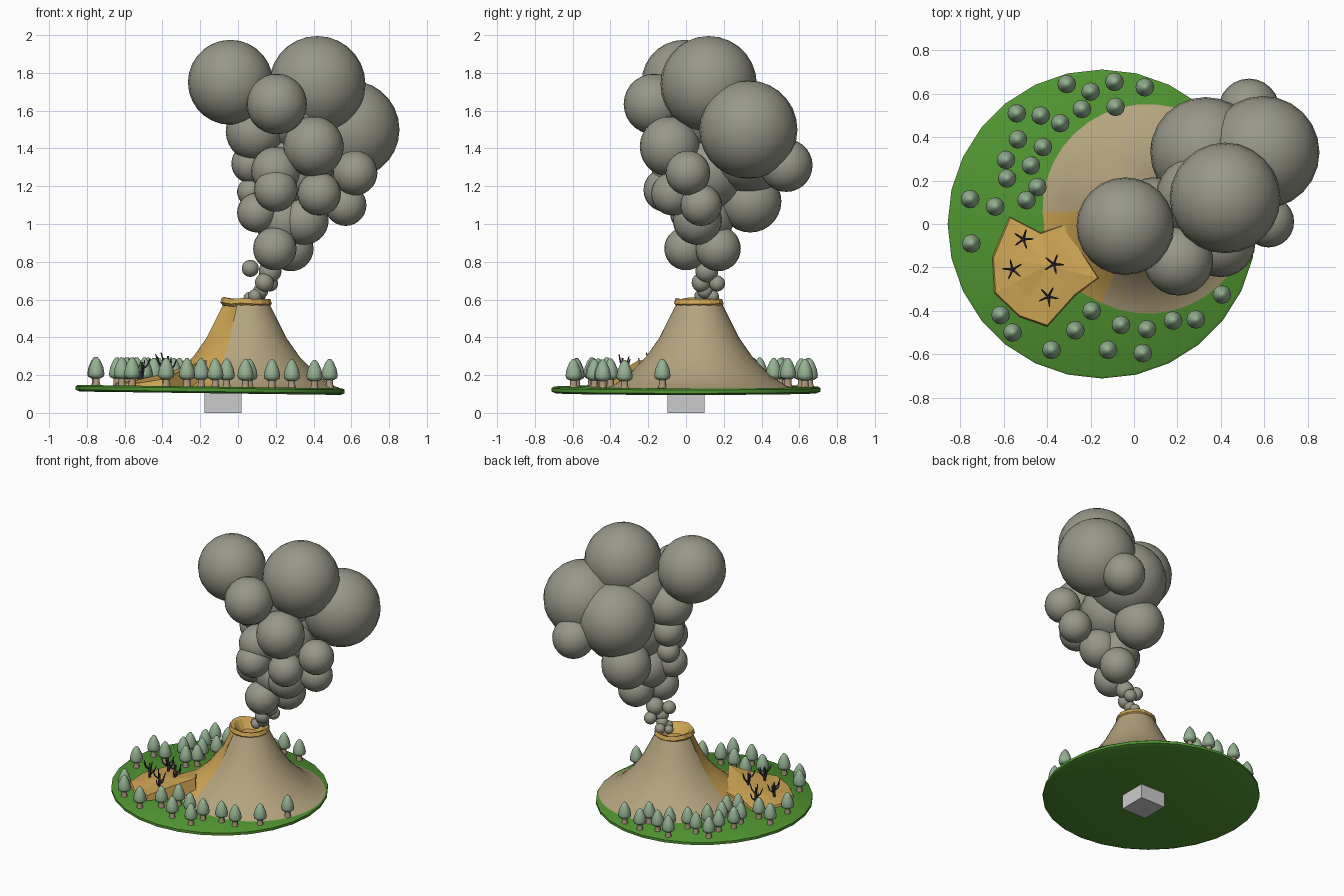
import bpy, bmesh, math, random
from mathutils import Vector

if "Cube" in bpy.data.objects:
    bpy.data.objects.remove(bpy.data.objects["Cube"])
random.seed(4)

def material(name, rgb):
    m = bpy.data.materials.new(name)
    m.diffuse_color = (*rgb, 1)
    m.use_nodes = True
    m.node_tree.nodes["Principled BSDF"].inputs["Base Color"].default_value = m.diffuse_color
    return m

GREEN = material("grass", (0.08, 0.30, 0.03))
ROCK = material("rock", (0.46, 0.37, 0.21))
LAVA = material("lava", (0.62, 0.38, 0.09))
SMOKE = material("smoke", (0.31, 0.31, 0.25))
LEAF = material("leaves", (0.30, 0.44, 0.29))
BARK = material("bark", (0.42, 0.31, 0.20))
CHAR = material("charcoal", (0.05, 0.05, 0.06))

def finish(bm, name, mat=None, smooth=None):
    bmesh.ops.recalc_face_normals(bm, faces=bm.faces)
    me = bpy.data.meshes.new(name)
    bm.to_mesh(me)
    bm.free()
    ob = bpy.data.objects.new(name, me)
    bpy.context.collection.objects.link(ob)
    if mat:
        me.materials.append(mat)
    if smooth:
        bpy.context.view_layer.objects.active = ob
        ob.select_set(True)
        bpy.ops.object.shade_smooth_by_angle(angle=math.radians(smooth))
        ob.select_set(False)
    return ob

def skin(bm, rows, closed=False):
    """Join rows of points into a quad sheet."""
    grid = [[bm.verts.new(p) for p in row] for row in rows]
    n = len(grid[0])
    for a, b in zip(grid, grid[1:]):
        for i in range(n if closed else n - 1):
            j = (i + 1) % n
            bm.faces.new((a[i], a[j], b[j], b[i]))
    return grid

def lathe(bm, profile, at, n=12):
    x, y, z = at
    grid = skin(bm, [[(x + r * math.cos(math.tau * i / n), y + r * math.sin(math.tau * i / n), z + h)
                      for i in range(n)] for r, h in profile], True)
    bm.faces.new(grid[0])
    bm.faces.new(grid[-1])

# Pedestal block
bm = bmesh.new()
bmesh.ops.create_cube(bm, size=1)
for v in bm.verts:
    v.co = (-0.08 + v.co.x * 0.195, v.co.y * 0.195, 0.06 + v.co.z * 0.12)
finish(bm, "pedestal")

# Grass disc, tipped slightly to the right
def ground(x):
    return 0.139 - 0.013 * (x + 0.15)

bm = bmesh.new()
lathe(bm, [(0.69, 0.104), (0.712, 0.113), (0.712, 0.131), (0.70, 0.139)], (-0.147, 0, 0), 28)
for v in bm.verts:
    v.co.z -= 0.013 * (v.co.x + 0.15)
finish(bm, "grass_disc", GREEN, 35)

# Volcano cone, open over the angles of the lava channel
CX, CY = 0.045, 0.07
PROFILE = [(0.125, 0.57), (0.16, 0.50), (0.21, 0.40), (0.28, 0.30), (0.375, 0.20), (0.46, 0.145), (0.50, 0.13)]
A0, A1 = math.radians(182), math.radians(246)

def polar(a, r, z):
    return (CX + r * math.cos(a), CY + r * math.sin(a), z)

bm = bmesh.new()
steps = 30
skin(bm, [[polar(A1 + (A0 + math.tau - A1) * i / steps, r, z) for i in range(steps + 1)] for r, z in PROFILE])
finish(bm, "volcano_cone", ROCK, 40)

# Lava channel: hollow near the rim, swelling outward lower down
bm = bmesh.new()
depth = [-0.03, -0.035, -0.03, 0.0, 0.03, 0.02, 0.0]
cols = 4
skin(bm, [[polar(A0 + (A1 - A0) * i / cols, r + d * math.sin(math.pi * i / cols), z)
           for i in range(cols + 1)] for (r, z), d in zip(PROFILE, depth)])
finish(bm, "lava_channel", LAVA, 30)

# Crater lip and bowl
bm = bmesh.new()
n = 14
wob = [random.uniform(-0.008, 0.006) for _ in range(n)]
grid = skin(bm, [[polar(math.tau * i / n, r + wob[i] * 0.6, z + wob[i] * k) for i in range(n)]
                 for r, z, k in [(0.122, 0.565, 0.6), (0.137, 0.582, 1), (0.128, 0.608, 1), (0.105, 0.60, 1), (0.06, 0.545, 0)]], True)
bm.faces.new(grid[-1])
finish(bm, "crater_lip", LAVA)

# Lava pool: faceted mound spreading from the foot of the channel
outer = [(-0.575, 0.035), (-0.43, -0.04), (-0.32, 0.0), (-0.16, -0.25), (-0.27, -0.33),
         (-0.40, -0.475), (-0.53, -0.43), (-0.645, -0.32), (-0.655, -0.155)]
pool_c = Vector((-0.40, -0.19))
bm = bmesh.new()
rows = []
for k, h in [(1.0, 0.0), (0.97, 0.018), (0.62, 0.03)]:
    row = []
    for p in outer:
        q = pool_c + (Vector(p) - pool_c) * k
        rise = max(0, q.x + 0.45) * 0.45 if k < 1 else 0
        row.append((q.x, q.y, ground(q.x) - 0.004 + h + rise))
    rows.append(row)
grid = skin(bm, rows, True)
top = bm.verts.new((pool_c.x, pool_c.y, 0.205))
for i in range(len(outer)):
    bm.faces.new((grid[-1][i], grid[-1][(i + 1) % len(outer)], top))
finish(bm, "lava_pool", LAVA)

# Smoke plume: x, y, z, radius
PUFFS = [(-.04, -.01, 1.75, .225), (.42, .12, 1.74, .255), (.595, .33, 1.5, .26), (.33, .33, 1.42, .255),
         (.205, -.17, 1.635, .16), (.4, -.085, 1.41, .16), (.09, .06, 1.49, .155), (.2, -.05, 1.28, .13),
         (.53, .53, 1.31, .14), (.62, .01, 1.27, .118), (.24, .34, 1.12, .165), (.2, -.11, 1.18, .115),
         (.43, -.07, 1.16, .115), (.1, .02, 1.06, .105), (.57, .08, 1.1, .11), (.195, 0, .87, .115),
         (.28, .17, .87, .12), (.35, .06, 1.02, .13), (.07, .1, 1.32, .105), (.07, .1, 1.17, .075),
         (.065, .1, .765, .045), (.17, .11, .75, .06), (.14, .08, .69, .05), (.17, .165, .685, .042),
         (.09, .08, .62, .035), (.11, .14, .615, .035), (.06, .11, .61, .03), (.12, .1, .645, .04),
         (.3, .12, 1.58, .2), (.3, .12, 1.28, .2), (.24, .1, 1.02, .15)]
for i, (x, y, z, r) in enumerate(PUFFS):
    bm = bmesh.new()
    bmesh.ops.create_uvsphere(bm, u_segments=24, v_segments=14, radius=r)
    bmesh.ops.translate(bm, verts=bm.verts, vec=(x, y, z))
    finish(bm, f"smoke_puff_{i + 1}", SMOKE, 60)

# Living trees around the disc
TREES = [(-.31, .645), (-.2, .61), (-.09, .655), (.05, .63), (-.54, .51), (-.43, .5), (-.34, .465),
         (-.24, .53), (-.085, .54), (-.535, .39), (-.42, .355), (-.59, .295), (-.475, .27), (-.585, .21),
         (-.445, .17), (-.755, .115), (-.64, .08), (-.495, .11), (-.75, -.09), (-.615, -.42), (-.56, -.5),
         (-.38, -.58), (-.27, -.49), (-.195, -.4), (-.12, -.58), (-.06, -.465), (.04, -.595), (.06, -.485),
         (.18, -.445), (.285, -.44), (.405, -.325), (.485, -.125)]
leaves, trunks = bmesh.new(), bmesh.new()
for x, y in TREES:
    on_cone = max(0, 0.5 - math.hypot(x - CX, y - CY)) * 0.35
    at = (x, y, ground(x) + on_cone)
    lathe(trunks, [(0.023, -0.005), (0.018, 0.015), (0.018, 0.055)], at, 8)
    lathe(leaves, [(0.022, 0.036), (0.040, 0.047), (0.043, 0.062), (0.037, 0.095), (0.022, 0.13), (0.007, 0.149)], at, 12)
finish(trunks, "tree_trunks", BARK, 50)
finish(leaves, "tree_crowns", LEAF, 60)

# Charred trees standing in the lava pool
def stick(bm, a, b, r):
    a, b = Vector(a), Vector(b)
    new = bmesh.ops.create_cone(bm, segments=5, radius1=r, radius2=r * 0.6, depth=(b - a).length, cap_ends=True)["verts"]
    rot = (b - a).to_track_quat('Z', 'Y')
    for v in new:
        v.co = rot @ v.co + (a + b) / 2

bm = bmesh.new()
for x, y, z in [(-.51, -.07, .15), (-.56, -.21, .15), (-.37, -.185, .18), (-.395, -.335, .17)]:
    base, spin = Vector((x, y, z)), random.uniform(0, 6)
    stick(bm, base, base + Vector((0, 0, 0.12)), 0.01)
    for k in range(5):
        a = spin + k * math.tau / 5
        out = Vector((math.cos(a), math.sin(a), 0))
        start = base + Vector((0, 0, 0.03 + 0.012 * k))
        elbow = start + out * 0.03 + Vector((0, 0, 0.022))
        stick(bm, start, elbow, 0.007)
        stick(bm, elbow, elbow + out * 0.015 + Vector((0, 0, 0.04)), 0.005)
finish(bm, "charred_trees", CHAR)
